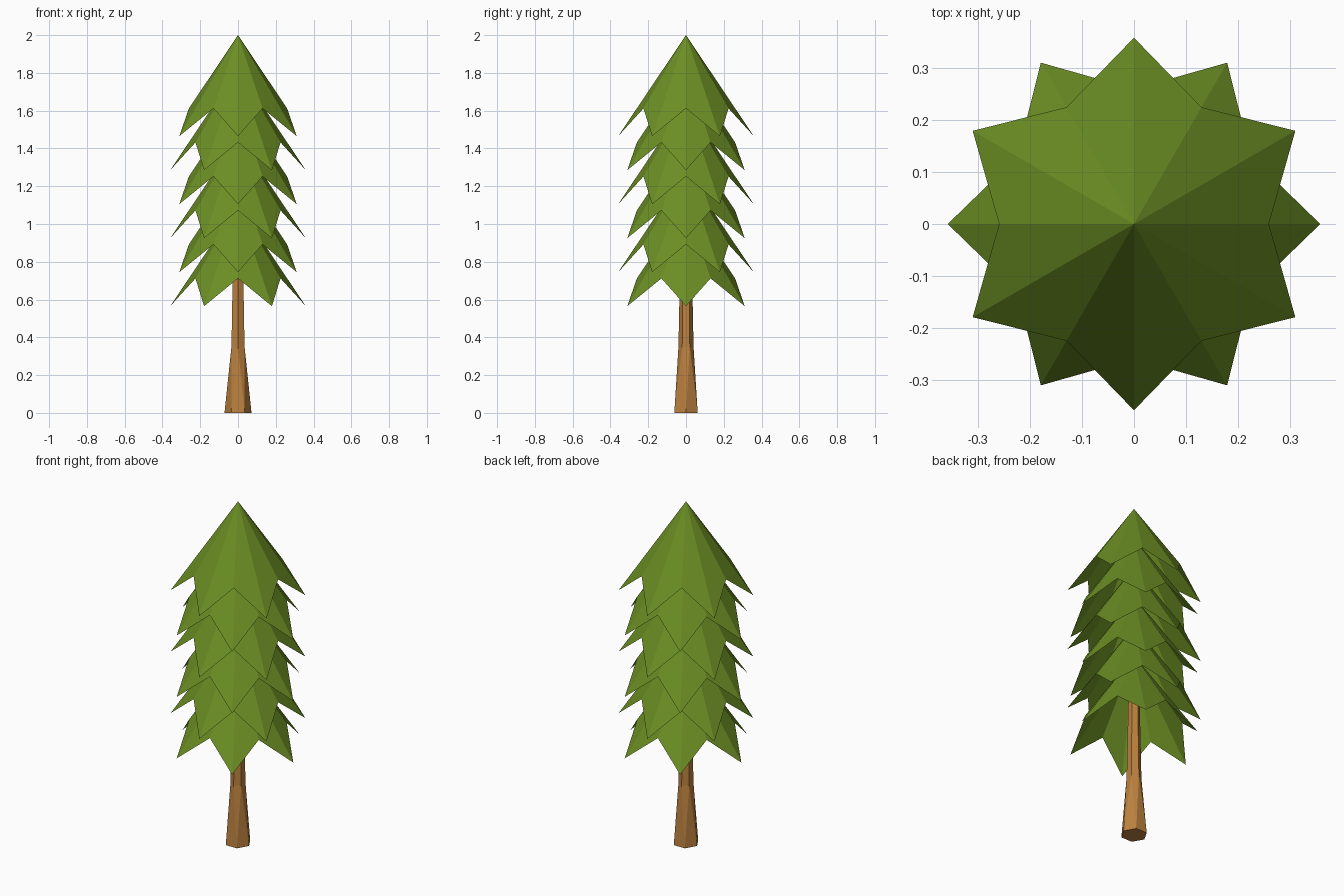
import bpy
from math import sin, cos, radians

if "Cube" in bpy.data.objects:
    bpy.data.objects.remove(bpy.data.objects["Cube"])


def material(name, color):
    mat = bpy.data.materials.new(name)
    mat.diffuse_color = (*color, 1)
    mat.use_nodes = True
    mat.node_tree.nodes["Principled BSDF"].inputs["Base Color"].default_value = mat.diffuse_color
    return mat


def add_mesh(name, verts, faces, mat):
    mesh = bpy.data.meshes.new(name)
    mesh.from_pydata(verts, [], faces)
    mesh.materials.append(mat)
    obj = bpy.data.objects.new(name, mesh)
    bpy.context.collection.objects.link(obj)
    return obj


def polar(radius, degrees, z):
    a = radians(degrees)
    return (radius * cos(a), radius * sin(a), z)


needle_green = material("needle_green", (0.147, 0.27, 0.017))
bark_brown = material("bark_brown", (0.50, 0.22, 0.05))

# Needle tiers: open six-pointed star cones, every second one turned by 30 degrees
for tier in range(6):
    top = 2.0 - 0.18 * tier
    turn = 0 if tier % 2 == 0 else 30
    verts = [(0, 0, top)]
    for i in range(12):
        if i % 2 == 0:
            verts.append(polar(0.26, 30 * i + turn, top - 0.388))   # notch
        else:
            verts.append(polar(0.359, 30 * i + turn, top - 0.535))  # tip
    faces = [(0, 1 + i, 1 + (i + 1) % 12) for i in range(12)]
    add_mesh(f"needle_tier_{tier + 1}", verts, faces, needle_green)

# Trunk: hexagonal rings, the flared foot twists 30 degrees into the stem
rings = [(0.0715, 0, 0.0), (0.040, 30, 0.35), (0.026, 30, 1.05)]
verts = [polar(r, 60 * i + turn, z) for r, turn, z in rings for i in range(6)]
faces = [tuple(reversed(range(6))), tuple(range(12, 18))]
for i in range(6):
    j = (i + 1) % 6
    faces += [(i, j, 6 + i), (j, 6 + j, 6 + i)]      # twisted foot
    faces.append((6 + i, 6 + j, 12 + j, 12 + i))     # stem
add_mesh("trunk", verts, faces, bark_brown)
